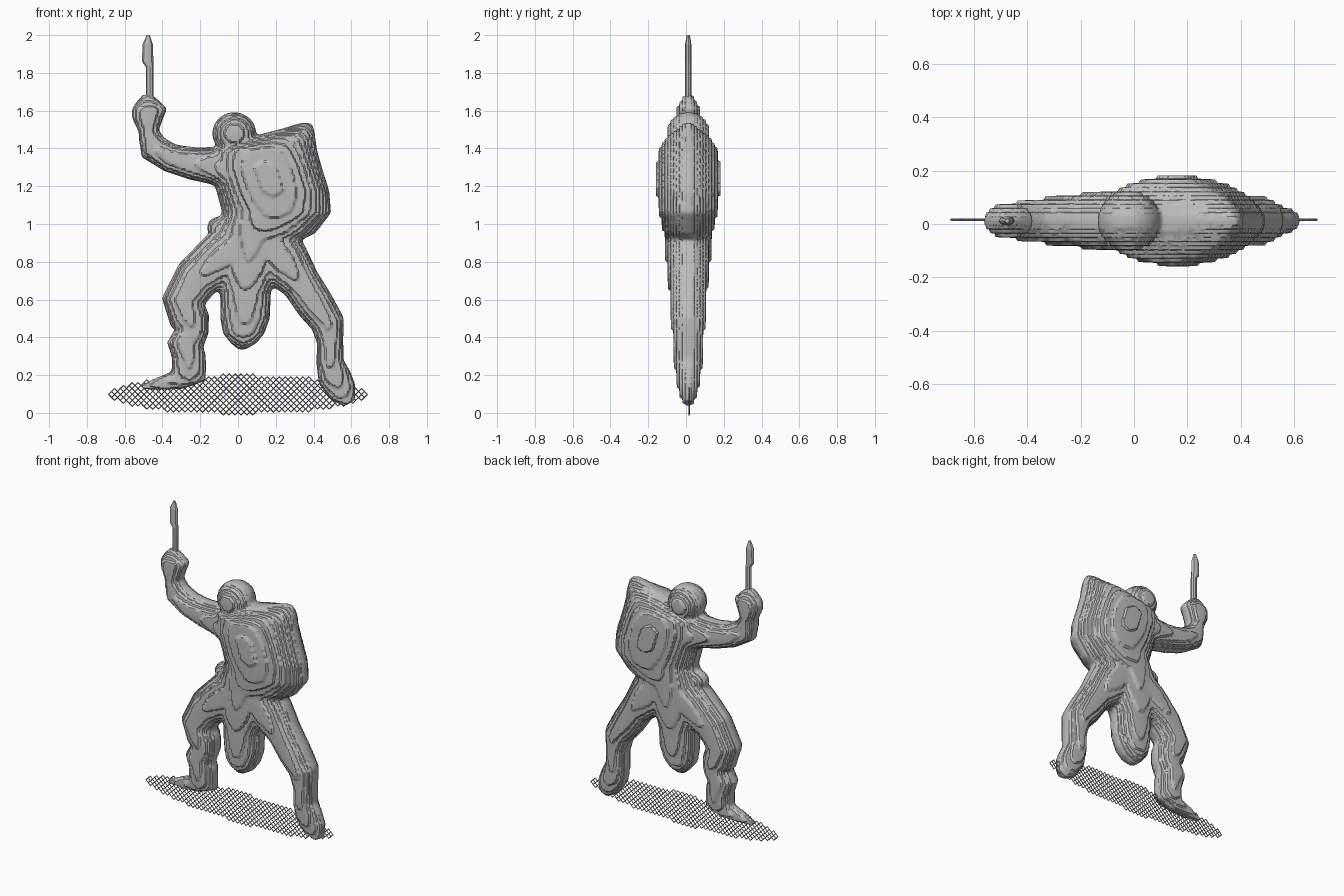
import bpy, bmesh, math
from mathutils import Vector, Matrix

cube = bpy.data.objects.get("Cube")
if cube:
    bpy.data.objects.remove(cube)

MID = 0.012      # depth of the central plane
STEP = 0.0156    # terrace height of the stepped relief

grey = bpy.data.materials.new("stone_grey")
grey.use_nodes = True
grey.diffuse_color = (0.5, 0.5, 0.5, 1)
grey.node_tree.nodes["Principled BSDF"].inputs["Base Color"].default_value = (0.5, 0.5, 0.5, 1)


def make_object(name, bm):
    mesh = bpy.data.meshes.new(name)
    bmesh.ops.recalc_face_normals(bm, faces=bm.faces)
    bm.to_mesh(mesh)
    bm.free()
    mesh.materials.append(grey)
    obj = bpy.data.objects.new(name, mesh)
    bpy.context.collection.objects.link(obj)
    return obj


def loft(bm, stations, upright=False, power=1.0, sides=32):
    """Skin oval rings; each station is x, z, half width, half depth."""
    rings = []
    for i, (x, z, width, depth) in enumerate(stations):
        a, b = stations[max(i - 1, 0)], stations[min(i + 1, len(stations) - 1)]
        along = Vector((b[0] - a[0], 0, b[1] - a[1])).normalized()
        across = Vector((1, 0, 0)) if upright else Vector((-along.z, 0, along.x))
        ring = []
        for k in range(sides):
            t = math.tau * k / sides
            s = math.sin(t)
            y = MID + depth * math.copysign(abs(s) ** power, s)
            ring.append(bm.verts.new(Vector((x, y, z)) + across * width * math.cos(t)))
        rings.append(ring)
    for r0, r1 in zip(rings, rings[1:]):
        for k in range(sides):
            n = (k + 1) % sides
            bm.faces.new((r0[k], r0[n], r1[n], r1[k]))
    bm.faces.new(rings[0])
    bm.faces.new(rings[-1])


def apply_modifiers(obj):
    graph = bpy.context.evaluated_depsgraph_get()
    mesh = bpy.data.meshes.new_from_object(obj.evaluated_get(graph))
    obj.modifiers.clear()
    obj.data = mesh


def shade(obj):
    bpy.ops.object.select_all(action='DESELECT')
    obj.select_set(True)
    bpy.context.view_layer.objects.active = obj
    bpy.ops.object.shade_smooth_by_angle(angle=math.radians(40))


figure = bmesh.new()

# Torso with the shield held against it
loft(figure, [(.09, .89, .19, .105), (.13, .95, .28, .13), (.205, 1.06, .29, .155),
              (.183, 1.18, .3, .168), (.145, 1.3, .3, .168), (.13, 1.39, .29, .158),
              (.235, 1.46, .175, .115), (.31, 1.5, .095, .06), (.36, 1.535, .03, .02)],
     upright=True, power=1.15)

# Hanging cloth between the legs
loft(figure, [(.08, .95, .2, .125), (.05, .75, .17, .115), (.04, .64, .135, .1),
              (.037, .5, .132, .09), (.03, .42, .11, .08), (.03, .37, .07, .055),
              (.02, .335, .02, .02)], upright=True)

# Left leg, stretched out
loft(figure, [(.14, .92, .17, .11), (.25, .79, .14, .11), (.335, .685, .105, .1),
              (.41, .57, .102, .095), (.475, .475, .09, .09), (.488, .37, .07, .08),
              (.487, .27, .073, .075), (.51, .19, .09, .065), (.555, .11, .078, .05),
              (.59, .05, .035, .025)])

# Right leg, bent
loft(figure, [(.04, .91, .16, .11), (-.1, .81, .14, .11), (-.22, .71, .122, .1),
              (-.29, .59, .115, .095), (-.255, .49, .107, .09), (-.24, .44, .087, .085),
              (-.28, .36, .097, .08), (-.26, .3, .09, .075), (-.26, .22, .093, .07),
              (-.25, .16, .075, .05)], upright=False)

# Right foot, toe pointing outward
loft(figure, [(-.18, .215, .045, .045), (-.3, .18, .055, .05), (-.42, .155, .035, .035),
              (-.51, .137, .013, .015)])

# Raised right arm and fist
loft(figure, [(0, 1.28, .13, .13), (-.13, 1.31, .1, .1), (-.24, 1.32, .087, .085),
              (-.36, 1.35, .077, .08), (-.45, 1.405, .08, .07), (-.475, 1.49, .052, .06)])
loft(figure, [(-.474, 1.43, .05, .06), (-.474, 1.49, .053, .06), (-.478, 1.56, .083, .065),
              (-.468, 1.61, .094, .065), (-.475, 1.65, .062, .04), (-.48, 1.685, .025, .02)],
     upright=True)

# Head
bmesh.ops.create_uvsphere(
    figure, u_segments=24, v_segments=16, radius=1,
    matrix=Matrix.Translation((-.02, MID, 1.48)) @ Matrix.Diagonal((.117, .115, .112, 1)))

# Small flap at the waist
bmesh.ops.create_uvsphere(
    figure, u_segments=16, v_segments=10, radius=1,
    matrix=Matrix.Translation((-.1, MID, .98)) @ Matrix.Diagonal((.065, .06, .06, 1)))

# Fuse the parts, soften the joins, then terrace the relief
body = make_object("warrior_body", figure)
remesh = body.modifiers.new("fuse", 'REMESH')
remesh.mode = 'VOXEL'
remesh.voxel_size = 0.011
soften = body.modifiers.new("soften", 'SMOOTH')
soften.factor = 0.5
soften.iterations = 5
apply_modifiers(body)
for v in body.data.vertices:
    level = MID + STEP * round((v.co.y - MID) / STEP)
    v.co.y += 0.75 * (level - v.co.y)
shade(body)

# Sword: narrow lower blade, wider upper blade, pointed tip
blade = bmesh.new()
loft(blade, [(-.467, 1.64, .02, .017), (-.467, 1.83, .02, .017), (-.478, 1.86, .03, .017),
             (-.478, 1.95, .028, .017), (-.475, 2.0, .008, .008)], upright=True, sides=8)
make_object("sword_blade", blade)

# Perforated oval ground plate, standing in the central plane
plate = bmesh.new()
HALF_LENGTH, HALF_HEIGHT, CELL = 0.7, 0.098, 0.022
bmesh.ops.create_grid(plate, x_segments=70, y_segments=70, size=35 * CELL)
turn = Matrix.Rotation(math.pi / 2, 4, 'X') @ Matrix.Rotation(math.pi / 4, 4, 'Z')
bmesh.ops.transform(plate, verts=plate.verts,
                    matrix=Matrix.Translation((0, MID + .004, HALF_HEIGHT)) @ turn)
outside = []
for f in plate.faces:
    c = f.calc_center_median()
    if (c.x / HALF_LENGTH) ** 2 + ((c.z - HALF_HEIGHT) / HALF_HEIGHT) ** 2 > 0.93:
        outside.append(f)
bmesh.ops.delete(plate, geom=outside, context='FACES')
ground = make_object("ground_lattice", plate)
wire = ground.modifiers.new("struts", 'WIREFRAME')
wire.thickness = 0.008
wire.use_boundary = True
wire.use_even_offset = False
apply_modifiers(ground)
